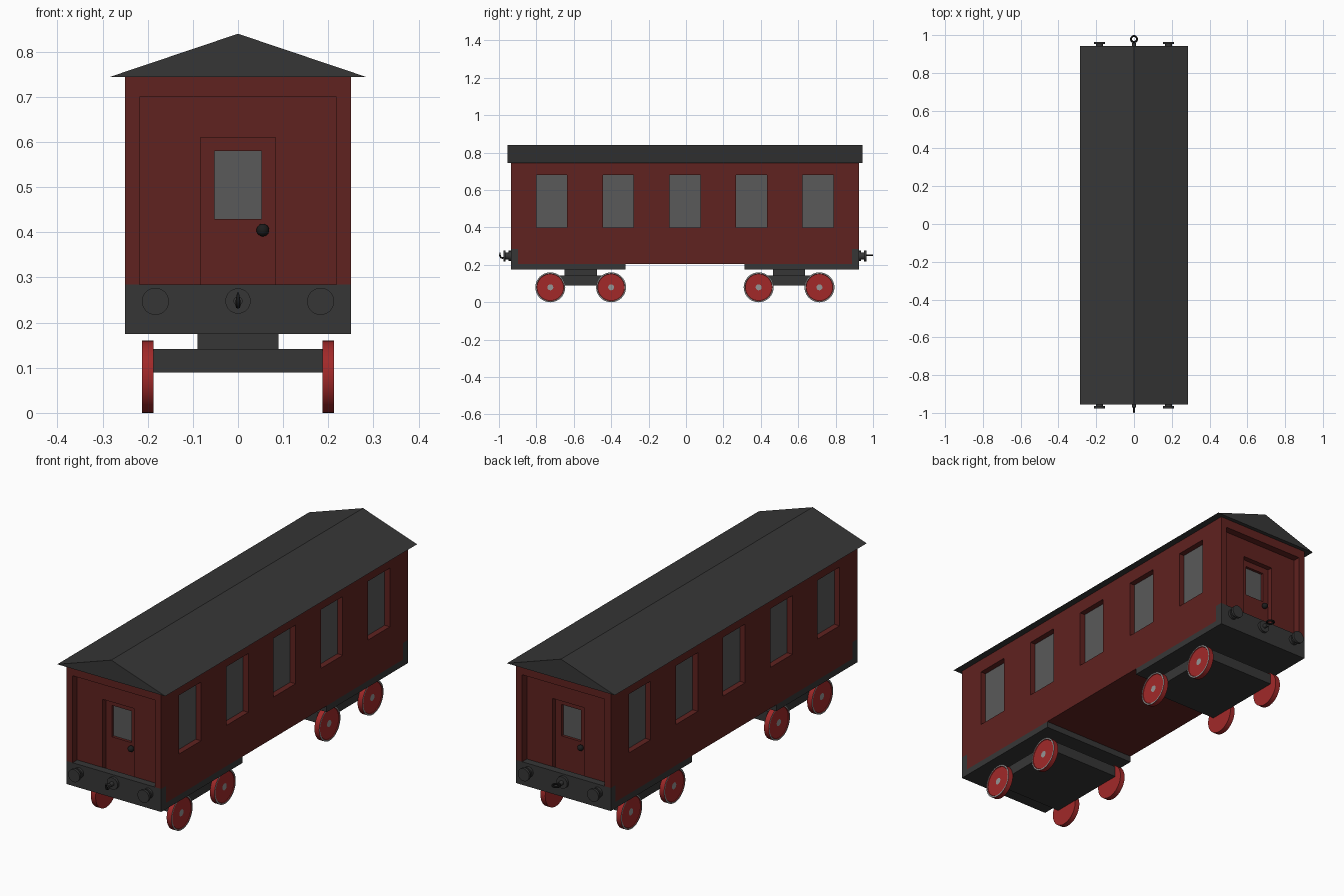
import bpy, bmesh, math
from mathutils import Matrix, Vector

if "Cube" in bpy.data.objects:
    bpy.data.objects.remove(bpy.data.objects["Cube"])

C = -0.006          # lengthwise middle of the body
HALF = 0.93         # half body length


def material(name, rgb):
    m = bpy.data.materials.new(name)
    m.diffuse_color = (*rgb, 1)
    m.use_nodes = True
    m.node_tree.nodes["Principled BSDF"].inputs["Base Color"].default_value = m.diffuse_color
    return m


RED = material("dark_red", (0.115, 0.016, 0.014))
WHEEL_RED = material("wheel_red", (0.36, 0.022, 0.022))
DARK = material("dark_grey", (0.037, 0.037, 0.037))
BLACK = material("black", (0.012, 0.012, 0.012))
GLASS = material("glass_grey", (0.1, 0.1, 0.1))
STEEL = material("steel_grey", (0.3, 0.3, 0.3))


def finish(name, bm, *mats, smooth=False):
    me = bpy.data.meshes.new(name)
    bm.to_mesh(me)
    bm.free()
    ob = bpy.data.objects.new(name, me)
    bpy.context.collection.objects.link(ob)
    for m in mats:
        me.materials.append(m)
    if smooth:
        bpy.ops.object.select_all(action='DESELECT')
        ob.select_set(True)
        bpy.context.view_layer.objects.active = ob
        bpy.ops.object.shade_smooth_by_angle(angle=math.radians(35))
    return ob


def box(name, x, y, z, mat):
    """Box from (min, max) pairs, in any order."""
    lo = Vector([min(p) for p in (x, y, z)])
    hi = Vector([max(p) for p in (x, y, z)])
    bm = bmesh.new()
    bmesh.ops.create_cube(bm, size=1, matrix=Matrix.Translation((lo + hi) / 2) @ Matrix.Diagonal((*(hi - lo), 1)))
    return finish(name, bm, mat)


def lathe(name, x, z, y0, s, steps, mat):
    """Stack of discs along y: steps are (start, end, radius) going outward from y0."""
    bm = bmesh.new()
    for a, b, r in steps:
        mtx = Matrix.Translation((x, y0 + s * (a + b) / 2, z)) @ Matrix.Rotation(math.pi / 2, 4, 'X')
        bmesh.ops.create_cone(bm, cap_ends=True, segments=32, radius1=r, radius2=r, depth=b - a, matrix=mtx)
    return finish(name, bm, mat, smooth=True)


def cut(target, x, y, z):
    cutter = box("cutter", x, y, z, RED)
    mod = target.modifiers.new("cut", 'BOOLEAN')
    mod.operation, mod.solver, mod.object = 'DIFFERENCE', 'EXACT', cutter
    with bpy.context.temp_override(object=target, active_object=target, selected_objects=[target]):
        bpy.ops.object.modifier_apply(modifier=mod.name)
    bpy.data.objects.remove(cutter)


def wheel(name, side, y):
    """Wheel with a steel rim line and hub on its outer face."""
    bm = bmesh.new()
    bmesh.ops.create_cone(bm, cap_ends=True, segments=40, radius1=0.08, radius2=0.08, depth=0.025)
    face = max(bm.faces, key=lambda f: f.calc_center_median().z)
    rim = bmesh.ops.inset_region(bm, faces=[face], thickness=0.007)["faces"]
    for f in rim:
        f.material_index = 1
    bmesh.ops.inset_region(bm, faces=[face], thickness=0.002, depth=-0.003)
    bmesh.ops.inset_region(bm, faces=[face], thickness=0.055)
    face.material_index = 1
    bm.transform(Matrix.Translation((side * 0.2, y, 0.08)) @ Matrix.Rotation(side * math.pi / 2, 4, 'Y'))
    return finish(name, bm, WHEEL_RED, STEEL, smooth=True)


# Body shell
body = box("carriage_body", (-0.25, 0.25), (C - HALF, C + HALF), (0.205, 0.745), RED)

# Side windows
for i in range(5):
    y = C + (i - 2) * 0.356
    for s, label in ((1, "right"), (-1, "left")):
        cut(body, (s * 0.22, s * 0.3), (y - 0.0825, y + 0.0825), (0.40, 0.68))
        box(f"{label}_window_{i + 1}", (s * 0.215, s * 0.222), (y - 0.0825, y + 0.0825), (0.40, 0.68), GLASS)

for s, label in ((-1, "front"), (1, "back")):
    end = C + s * HALF

    # Recessed end wall, door and door window
    cut(body, (-0.3, 0.3), (end - s * 0.037, end + s * 0.1), (0.1, 0.285))
    cut(body, (-0.218, 0.218), (end - s * 0.035, end + s * 0.1), (0.28, 0.70))
    cut(body, (-0.083, 0.083), (end - s * 0.06, end + s * 0.1), (0.27, 0.61))
    cut(body, (-0.052, 0.052), (end - s * 0.075, end + s * 0.1), (0.43, 0.58))
    box(f"{label}_door_window", (-0.052, 0.052), (end - s * 0.08, end - s * 0.073), (0.43, 0.58), GLASS)

    # Door knob
    bm = bmesh.new()
    bmesh.ops.create_uvsphere(bm, u_segments=20, v_segments=12, radius=0.014,
                              matrix=Matrix.Translation((-s * 0.055, end - s * 0.05, 0.405)))
    finish(f"{label}_door_knob", bm, BLACK, smooth=True)

    # Buffer beam and chassis plate
    box(f"{label}_buffer_beam", (-0.25, 0.25), (end - s * 0.037, end), (0.175, 0.285), DARK)
    box(f"{label}_chassis_plate", (-0.25, 0.25), (end - s * 0.036, C + s * 0.3175), (0.175, 0.206), DARK)

    # Buffers and coupling mount
    for x, side in ((-0.183, "left"), (0.183, "right")):
        lathe(f"{label}_{side}_buffer", x, 0.247, end, s,
              [(-0.005, 0.012, 0.024), (0.01, 0.03, 0.018), (0.028, 0.04, 0.03)], DARK)
    lathe(f"{label}_coupling_mount", 0, 0.248, end, s,
          [(-0.005, 0.012, 0.028), (0.01, 0.035, 0.01)], DARK)

    # Bogie with wheels
    yb = C + s * 0.557
    box(f"{label}_bogie_pivot", (-0.09, 0.09), (yb - 0.086, yb + 0.086), (0.138, 0.177), DARK)
    box(f"{label}_bogie_frame", (-0.189, 0.189), (yb - 0.205, yb + 0.205), (0.09, 0.142), DARK)
    for k in (-1, 1):
        for side in (-1, 1):
            wheel(f"{label}_wheel", side, yb + k * 0.1625)

# Gabled roof
bm = bmesh.new()
gable = bm.faces.new([bm.verts.new((x, C - 0.949, z))
                      for x, z in ((-0.285, 0.744), (0.285, 0.744), (0, 0.84))])
ext = bmesh.ops.extrude_face_region(bm, geom=[gable])["geom"]
bmesh.ops.translate(bm, vec=(0, 1.898, 0), verts=[v for v in ext if isinstance(v, bmesh.types.BMVert)])
bmesh.ops.recalc_face_normals(bm, faces=bm.faces)
finish("roof", bm, DARK)

# Front coupling hook
cu = bpy.data.curves.new("coupling_hook", 'CURVE')
cu.dimensions, cu.bevel_depth, cu.bevel_resolution, cu.use_fill_caps = '3D', 0.005, 3, True
sp = cu.splines.new('POLY')
path = [(-0.965, 0.248), (-0.972, 0.24), (-0.981, 0.236), (-0.99, 0.24), (-0.995, 0.25), (-0.995, 0.267)]
sp.points.add(len(path) - 1)
for p, (y, z) in zip(sp.points, path):
    p.co = (0, y, z, 1)
sp.points[-1].radius = 0.4
cu.materials.append(BLACK)
bpy.context.collection.objects.link(bpy.data.objects.new("coupling_hook", cu))

# Back coupling ring
bpy.ops.mesh.primitive_torus_add(location=(0, 0.979, 0.251), major_radius=0.016, minor_radius=0.005,
                                 major_segments=28, minor_segments=10)
ring = bpy.context.object
ring.name = "coupling_ring"
ring.data.materials.append(BLACK)
bpy.ops.object.shade_smooth_by_angle()
